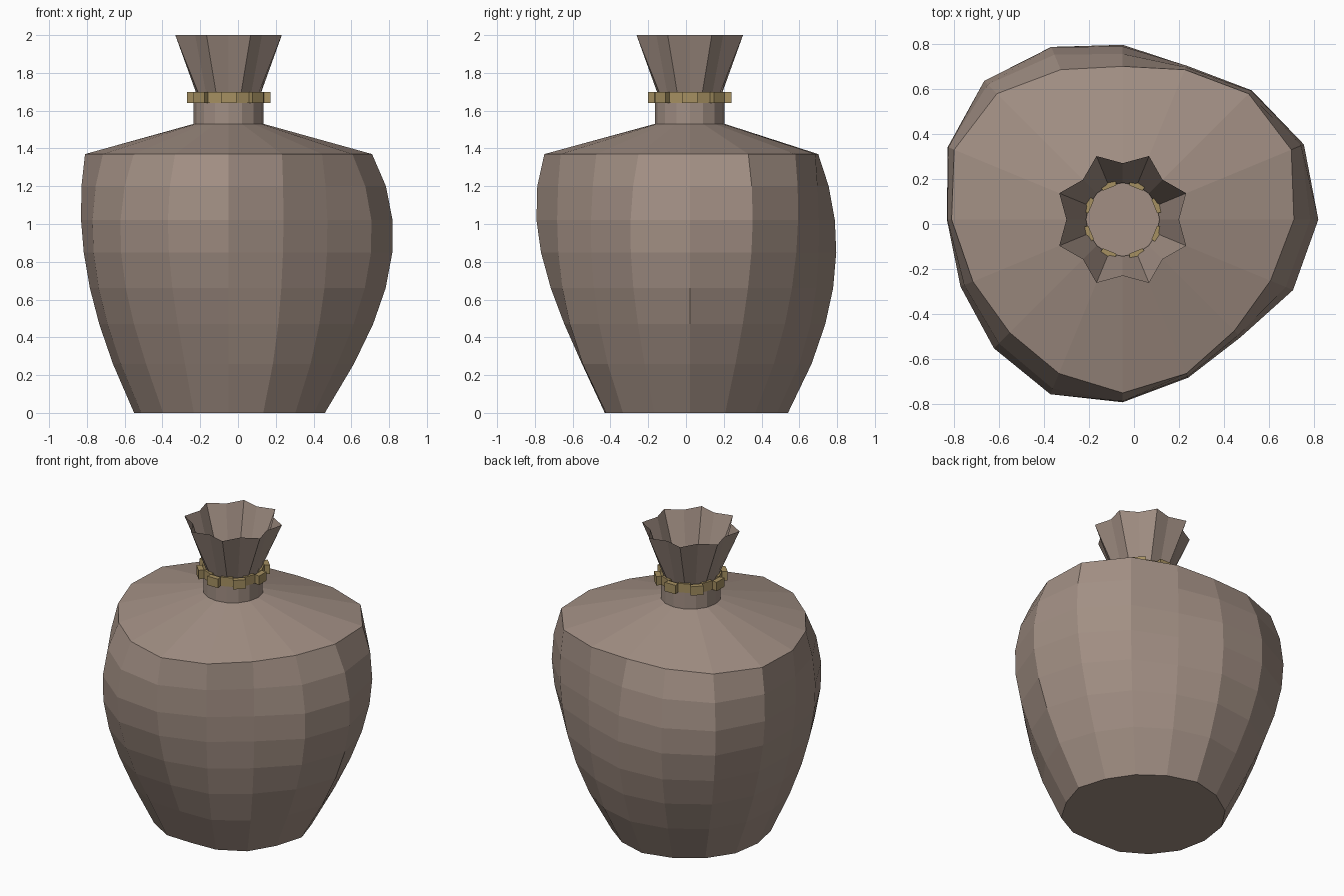
import bpy, bmesh, math

old = bpy.data.objects.get("Cube")
if old:
    bpy.data.objects.remove(old, do_unlink=True)

SIDES = 16
AXIS = (-0.05, 0.02)


def material(name, colour):
    mat = bpy.data.materials.new(name)
    mat.use_nodes = True
    mat.diffuse_color = (*colour, 1)
    bsdf = next(n for n in mat.node_tree.nodes if n.type == 'BSDF_PRINCIPLED')
    bsdf.inputs["Base Color"].default_value = (*colour, 1)
    return mat


def circle(radius, z):
    return polar([radius] * SIDES, z)


def polar(radii, z):
    """One horizontal ring of points around the sack's axis."""
    step = math.tau / len(radii)
    return [(AXIS[0] + r * math.cos(i * step), AXIS[1] + r * math.sin(i * step), z)
            for i, r in enumerate(radii)]


def loft(name, rings, mat, cap_start=False, cap_end=False, closed=False):
    """Skin a stack of rings with flat faces."""
    bm = bmesh.new()
    loops = [[bm.verts.new(p) for p in ring] for ring in rings]
    pairs = list(zip(loops, loops[1:]))
    if closed:
        pairs.append((loops[-1], loops[0]))
    for low, high in pairs:
        n = len(low)
        for i in range(n):
            j = (i + 1) % n
            bm.faces.new((low[i], low[j], high[j], high[i]))
    if cap_start:
        bm.faces.new(loops[0][::-1])
    if cap_end:
        bm.faces.new(loops[-1])
    if closed or cap_start:
        bmesh.ops.recalc_face_normals(bm, faces=bm.faces)
    mesh = bpy.data.meshes.new(name)
    bm.to_mesh(mesh)
    bm.free()
    mesh.materials.append(mat)
    obj = bpy.data.objects.new(name, mesh)
    bpy.context.scene.collection.objects.link(obj)
    return obj


cloth = material("brown_cloth", (0.36, 0.275, 0.23))
rope = material("tan_rope", (0.38, 0.28, 0.12))

# Lumpy outline of the sack at four heights, radii in hundredths
outlines = {
    0.0: (51, 49, 49, 50, 52, 51, 51, 51, 50, 50, 49, 48, 45, 48, 50, 49),
    0.56: (80, 77, 74, 71, 74, 77, 78, 75, 71, 72, 74, 74, 70, 71, 70, 75),
    1.0: (87, 87, 81, 74, 77, 83, 87, 84, 78, 78, 81, 84, 81, 76, 74, 82),
    1.37: (76, 81, 79, 72, 68, 72, 79, 81, 76, 72, 71, 74, 77, 74, 70, 71),
}


def outline_at(z):
    """Smooth curve through the four outlines."""
    radii = [0.0] * SIDES
    for za, ring in outlines.items():
        weight = math.prod((z - zb) / (za - zb) for zb in outlines if zb != za)
        radii = [r + weight * v / 100 for r, v in zip(radii, ring)]
    return polar(radii, z)


# Body, sloped shoulder and short neck
levels = (0, 0.26, 0.47, 0.66, 0.85, 1.02, 1.2, 1.37)
body = [outline_at(z) for z in levels]
loft("sack_body", body + [circle(0.185, 1.53), circle(0.185, 1.65)], cloth,
     cap_start=True, cap_end=True)

# Gathered cloth flaring open above the tie
pleats = polar([0.25, 0.305] * (SIDES // 2), 2.0)
loft("gathered_top", [circle(0.163, 1.67), pleats], cloth)


# Notched rope band: eight blocky teeth, each with a sharp step
def band(tooth, notch, z):
    points = []
    for k in range(8):
        for offset, r in ((-10.5, notch), (-10.5, tooth), (10.5, tooth), (10.5, notch)):
            a = math.radians(45 * k + offset)
            points.append((AXIS[0] + r * math.cos(a), AXIS[1] + r * math.sin(a), z))
    return points


loft("rope_tie", [band(0.19, 0.155, 1.64), band(0.225, 0.19, 1.64),
                  band(0.225, 0.19, 1.7), band(0.19, 0.155, 1.7)], rope, closed=True)
